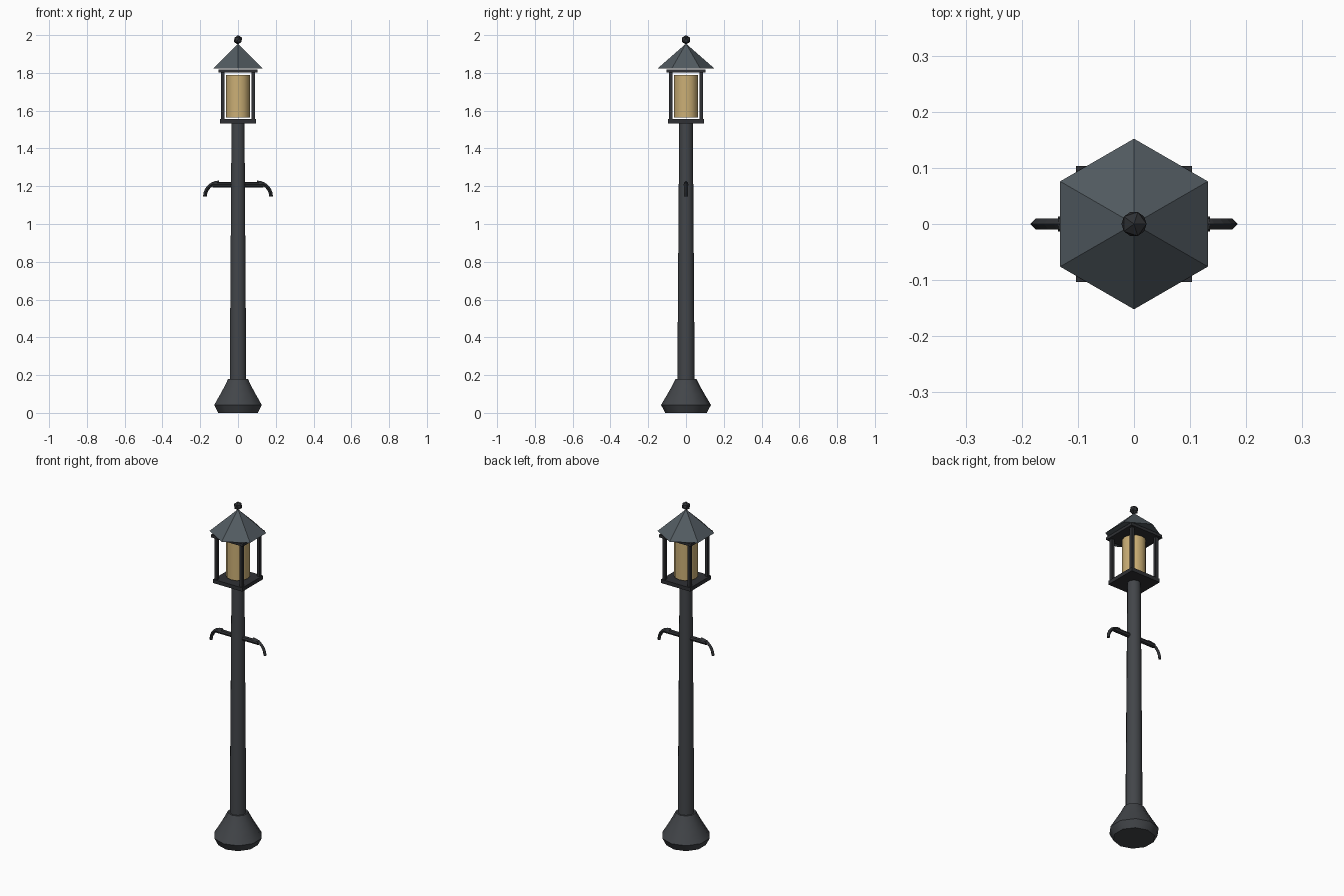
import bpy, bmesh
from math import pi, cos, sin, radians

if "Cube" in bpy.data.objects:
    bpy.data.objects.remove(bpy.data.objects["Cube"])


def material(name, rgb):
    m = bpy.data.materials.new(name)
    m.diffuse_color = (*rgb, 1)
    m.use_nodes = True
    m.node_tree.nodes["Principled BSDF"].inputs["Base Color"].default_value = m.diffuse_color
    return m


IRON = material("iron", (0.055, 0.06, 0.067))
TRIM = material("dark_trim", (0.028, 0.03, 0.034))
ROOF = material("roof_slate", (0.085, 0.105, 0.12))
GLASS = material("warm_glass", (0.6, 0.43, 0.18))


def finish(name, mat, smooth=False):
    ob = bpy.context.object
    ob.name = name
    ob.data.materials.append(mat)
    if smooth:
        bpy.ops.object.shade_smooth_by_angle(angle=radians(40))
    return ob


def box(name, size, loc, mat):
    bpy.ops.mesh.primitive_cube_add(size=1, location=loc)
    bpy.context.object.scale = size
    bpy.ops.object.transform_apply(location=False, rotation=False, scale=True)
    return finish(name, mat)


def cone(name, sides, r1, r2, z1, z2, mat, smooth=False):
    bpy.ops.mesh.primitive_cone_add(vertices=sides, radius1=r1, radius2=r2,
                                    depth=z2 - z1, location=(0, 0, (z1 + z2) / 2))
    return finish(name, mat, smooth)


def sweep(name, rings, mat, smooth=False):
    """Skin a list of vertex rings and cap both ends."""
    bm = bmesh.new()
    loops = [[bm.verts.new(p) for p in ring] for ring in rings]
    n = len(loops[0])
    for a, b in zip(loops, loops[1:]):
        for i in range(n):
            j = (i + 1) % n
            bm.faces.new((a[i], a[j], b[j], b[i]))
    bm.faces.new(loops[0])
    bm.faces.new(loops[-1])
    bmesh.ops.recalc_face_normals(bm, faces=bm.faces)
    me = bpy.data.meshes.new(name)
    bm.to_mesh(me)
    bm.free()
    ob = bpy.data.objects.new(name, me)
    bpy.context.collection.objects.link(ob)
    bpy.ops.object.select_all(action='DESELECT')
    bpy.context.view_layer.objects.active = ob
    ob.select_set(True)
    return finish(name, mat, smooth)


# flared foot, ten-sided with a corner towards +y
profile = [(0.11, 0), (0.132, 0.042), (0.098, 0.1), (0.075, 0.14), (0.055, 0.18)]
sweep("base", [[(r * cos(pi / 2 + i * pi / 5), r * sin(pi / 2 + i * pi / 5), z)
                for i in range(10)] for r, z in profile], IRON, True)

# tapered pole
cone("pole", 10, 0.046, 0.036, 0.16, 1.54, IRON, True)

# crossbar
bpy.ops.mesh.primitive_cylinder_add(vertices=8, radius=0.0135, depth=0.27,
                                    location=(0, 0, 1.208), rotation=(0, pi / 2, 0))
finish("crossbar", TRIM, True)

# curled hooks at both ends of the crossbar, diamond cross-section
for side, label in ((-1, "left"), (1, "right")):
    rings = []
    for k in range(7):
        a = pi / 2 * (1 - k / 6)
        rings.append([(side * (0.1 + (0.075 + 0.01 * u) * cos(a)), 0.01 * v,
                       1.145 + (0.075 + 0.01 * u) * sin(a))
                      for u, v in ((1, 0), (0, 1), (-1, 0), (0, -1))])
    sweep(label + "_hook", rings, TRIM)

# lantern cage
box("lantern_floor", (0.19, 0.19, 0.022), (0, 0, 1.544), TRIM)
box("lantern_top_plate", (0.206, 0.206, 0.016), (0, 0, 1.81), TRIM)
for sx in (-1, 1):
    for sy in (-1, 1):
        box("lantern_post", (0.018, 0.018, 0.255), (sx * 0.081, sy * 0.081, 1.68), TRIM)
cone("lantern_glass", 12, 0.064, 0.064, 1.565, 1.79, GLASS, True)

# hexagonal roof and finial
cone("roof", 6, 0.152, 0.0, 1.822, 1.955, ROOF)
bpy.ops.mesh.primitive_ico_sphere_add(subdivisions=1, radius=0.025, location=(0, 0, 1.975))
finish("finial", TRIM)
